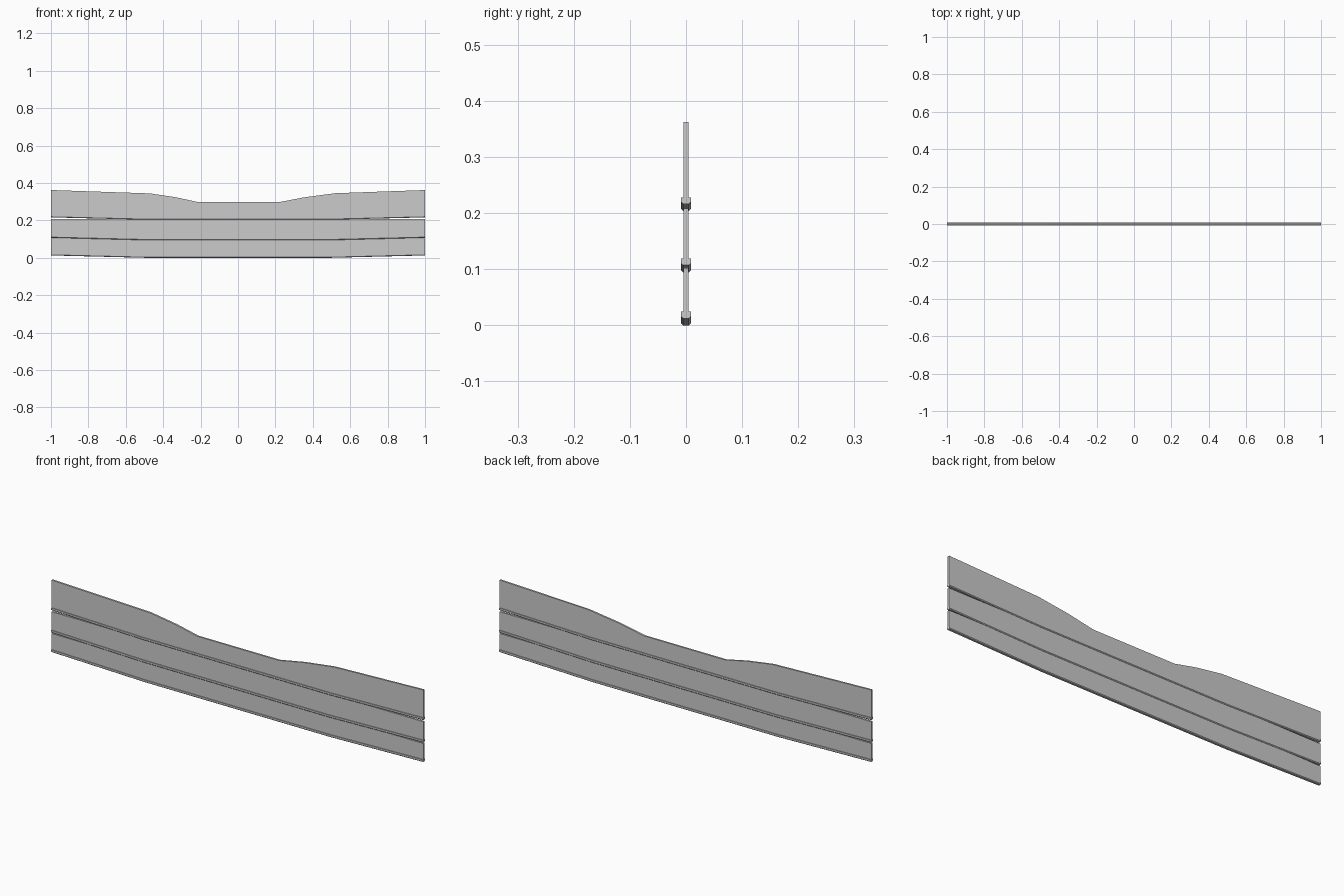
import bpy, bmesh

if "Cube" in bpy.data.objects:
    bpy.data.objects.remove(bpy.data.objects["Cube"])

RISE = 0.0125      # how far the ends of each board curve upward
HALF_T = 0.0045    # half thickness of a board


def make_object(name, bm):
    bmesh.ops.recalc_face_normals(bm, faces=bm.faces[:])
    mesh = bpy.data.meshes.new(name)
    bm.to_mesh(mesh)
    bm.free()
    ob = bpy.data.objects.new(name, mesh)
    bpy.context.collection.objects.link(ob)
    return ob


def extrude_loop(name, points, vec):
    bm = bmesh.new()
    face = bm.faces.new([bm.verts.new(p) for p in points])
    ext = bmesh.ops.extrude_face_region(bm, geom=[face])
    moved = [v for v in ext["geom"] if isinstance(v, bmesh.types.BMVert)]
    bmesh.ops.translate(bm, verts=moved, vec=vec)
    return make_object(name, bm)


def bowed(z):
    return [(-1, z + RISE), (-0.5, z), (0.5, z), (1, z + RISE)]


# Thin board: bowed lower edge, given upper edge
def board(name, z, top):
    outline = bowed(z + 0.005) + top[::-1]
    extrude_loop(name, [(x, -HALF_T, h) for x, h in outline], (0, 2 * HALF_T, 0))


# Edge strip with chamfered underside, swept along the bowed edge
def edge_strip(name, z):
    w, h, c = 0.0085, 0.012, 0.0035
    section = [(-w, h), (-w, c), (-w + c, 0), (w - c, 0), (w, c), (w, h)]
    bm = bmesh.new()
    rings = [[bm.verts.new((x, y, base + dz)) for y, dz in section]
             for x, base in bowed(z)]
    n = len(section)
    for a, b in zip(rings, rings[1:]):
        for i in range(n):
            j = (i + 1) % n
            bm.faces.new((a[i], a[j], b[j], b[i]))
    bm.faces.new(rings[0])
    bm.faces.new(rings[-1])
    make_object(name, bm)


# Upper edge of the top board, dipped in the middle
dip = [(-1, 0.362), (-0.47, 0.344), (-0.33, 0.323), (-0.215, 0.298),
       (0.222, 0.298), (0.36, 0.324), (0.52, 0.345), (1, 0.362)]

boards = [
    ("lower", 0.0, [(-1, 0.102), (1, 0.102)]),
    ("middle", 0.0945, [(-1, 0.208), (1, 0.208)]),
    ("upper", 0.2035, dip),
]
for label, z, top in boards:
    board(label + "_board", z, top)
    edge_strip(label + "_edge_strip", z)
